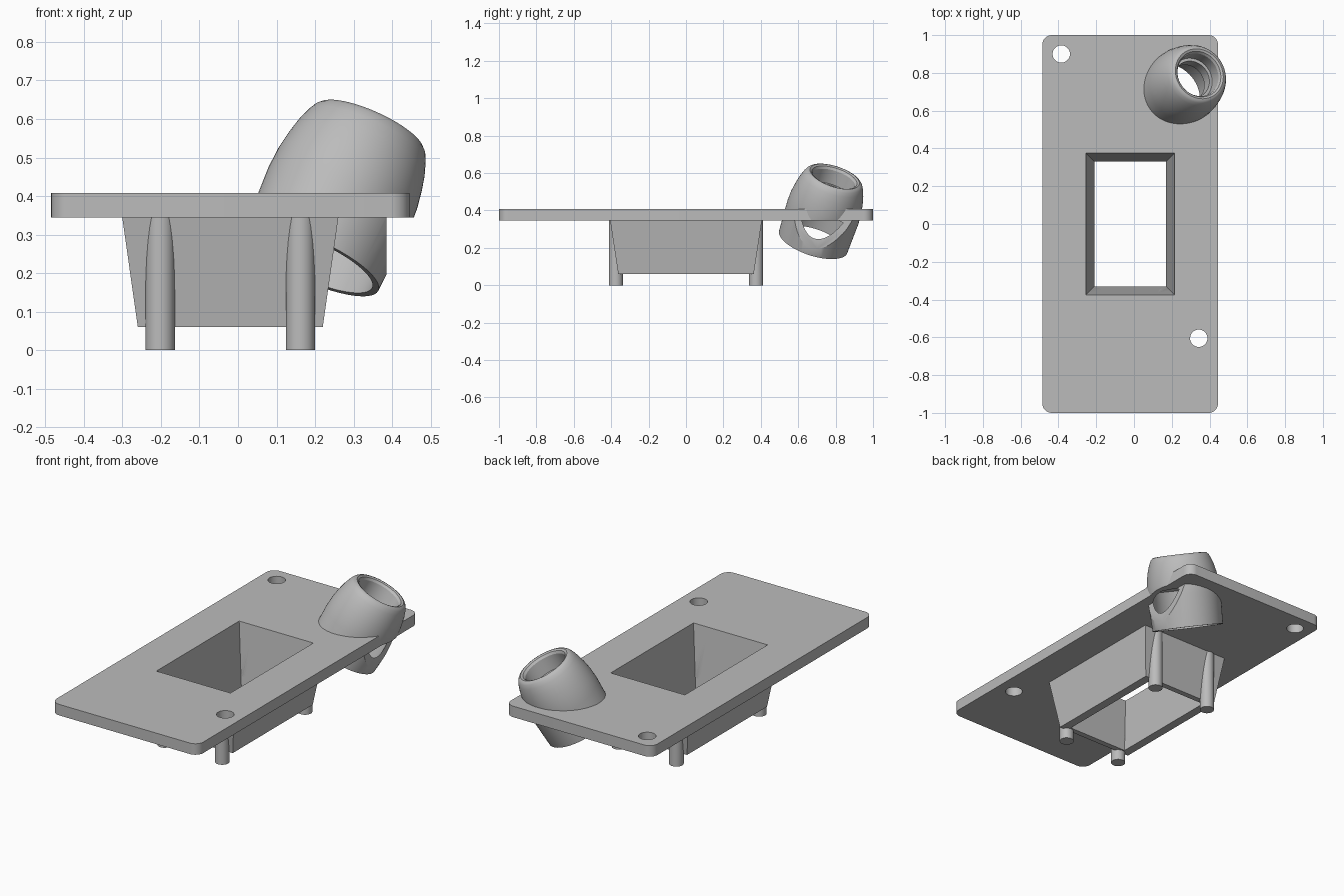
import bpy, bmesh, math
from mathutils import Vector

if "Cube" in bpy.data.objects:
    bpy.data.objects.remove(bpy.data.objects["Cube"])

grey = bpy.data.materials.new("light grey plastic")
grey.use_nodes = True
COLOR = (0.50, 0.50, 0.50, 1)
grey.diffuse_color = COLOR
grey.node_tree.nodes["Principled BSDF"].inputs["Base Color"].default_value = COLOR

PLATE_LOW, PLATE_TOP, FLOOR = 0.345, 0.408, 0.06
CX = -0.02


def finish(name, bm):
    bmesh.ops.recalc_face_normals(bm, faces=bm.faces)
    mesh = bpy.data.meshes.new(name)
    bm.to_mesh(mesh)
    bm.free()
    mesh.materials.append(grey)
    ob = bpy.data.objects.new(name, mesh)
    bpy.context.collection.objects.link(ob)
    return ob


def box(name, lo, hi, radius=0):
    bm = bmesh.new()
    bmesh.ops.create_cube(bm, size=1)
    for v in bm.verts:
        v.co = [l + (c + 0.5) * (h - l) for c, l, h in zip(v.co, lo, hi)]
    if radius:
        upright = [e for e in bm.edges if abs(e.verts[0].co.z - e.verts[1].co.z) > 0.01]
        bmesh.ops.bevel(bm, geom=upright, offset=radius, segments=8,
                        profile=0.5, affect='EDGES')
    return finish(name, bm)


def funnel(name, z0, half0, z1, half1, stretch=0.0):
    """Rectangular frustum; stretch extends it past both ends on the same slope."""
    bm = bmesh.new()
    bmesh.ops.create_cube(bm, size=2)
    for v in bm.verts:
        t = -stretch if v.co.z < 0 else 1 + stretch
        hx, hy = (a + (b - a) * t for a, b in zip(half0, half1))
        v.co = (CX + v.co.x * hx, v.co.y * hy, z0 + (z1 - z0) * t)
    return finish(name, bm)


def cylinder(name, x, y, z0, z1, r):
    bm = bmesh.new()
    bmesh.ops.create_cone(bm, cap_ends=True, segments=32, radius1=r, radius2=r, depth=z1 - z0)
    bmesh.ops.translate(bm, vec=(x, y, (z0 + z1) / 2), verts=bm.verts)
    return finish(name, bm)


def revolve(name, profile, closed):
    """Spin (radius, height) points about z, then tilt onto the socket axis."""
    bm = bmesh.new()
    vs = [bm.verts.new((r, 0, h)) for r, h in profile]
    pairs = list(zip(vs, vs[1:])) + ([(vs[-1], vs[0])] if closed else [])
    es = [bm.edges.new(p) for p in pairs]
    bmesh.ops.spin(bm, geom=vs + es, cent=(0, 0, 0), axis=(0, 0, 1),
                   angle=math.tau, steps=64, use_duplicate=False)
    bmesh.ops.remove_doubles(bm, verts=bm.verts, dist=1e-5)
    ob = finish(name, bm)
    turn = Vector((0, 0, 1)).rotation_difference(AXIS).to_matrix().to_4x4()
    ob.data.transform(turn)
    ob.data.transform(turn.Translation(SOCKET))
    return ob


def cut(ob, *cutters):
    for c in cutters:
        mod = ob.modifiers.new("cut", 'BOOLEAN')
        mod.operation, mod.solver, mod.object = 'DIFFERENCE', 'EXACT', c
    bpy.context.view_layer.update()
    deps = bpy.context.evaluated_depsgraph_get()
    mesh = bpy.data.meshes.new_from_object(ob.evaluated_get(deps))
    ob.modifiers.clear()
    ob.data = mesh


# Tilted socket: axis, outer shell and stepped bore
AXIS = Vector((0.45, 0.33, 1)).normalized()
SOCKET = Vector((0.268, 0.738, PLATE_TOP))
BOTTOM = -0.20
bore = [(0.118, 0.18), (0.116, 0.10), (0.10, 0.10), (0.10, 0.03), (0.172, 0.01), (0.174, BOTTOM)]
shell = [(0.192, BOTTOM), (0.20, -0.02), (0.197, 0.04), (0.189, 0.09), (0.180, 0.13),
         (0.168, 0.165), (0.158, 0.185), (0.148, 0.195), (0.138, 0.198), (0.126, 0.193)]
socket = revolve("tilted_socket", shell + bore, True)
bore_cutter = revolve("bore_cutter", [(0, 0.3), (0.118, 0.3)] + bore + [(0, BOTTOM)], False)
side_cutter = box("side_cutter", (0.385, 0, -0.2), (0.8, 1.5, PLATE_LOW))
cut(socket, side_cutter)

# Hopper with sloping walls, open at both ends
hopper = funnel("hopper", FLOOR, (0.24, 0.362), PLATE_LOW + 0.003, (0.281, 0.406))
well_cutter = funnel("well_cutter", FLOOR, (0.19, 0.33), PLATE_TOP, (0.235, 0.375), 0.1)
cut(hopper, well_cutter)

# Mounting plate with two screw holes
plate = box("mounting_plate", (-0.485, -1, PLATE_LOW), (0.445, 1, PLATE_TOP), 0.05)
holes = [cylinder("screw_hole_cutter", x, y, 0.2, 0.6, 0.046)
         for x, y in ((-0.385, 0.9), (0.343, -0.605))]
cut(plate, well_cutter, bore_cutter, *holes)

# Four round legs at the hopper ends
legs = []
for end, y in (("front", -0.375), ("back", 0.375)):
    for side, x in (("right", -0.202), ("left", 0.162)):
        leg = cylinder(f"{end}_{side}_leg", x, y, 0, PLATE_LOW + 0.003, 0.038)
        cut(leg, well_cutter)
        legs.append(leg)

for c in (bore_cutter, side_cutter, well_cutter, *holes):
    bpy.data.objects.remove(c)

# Smooth round surfaces, keep hard edges
bpy.ops.object.select_all(action='DESELECT')
for ob in (socket, hopper, plate, *legs):
    ob.select_set(True)
bpy.context.view_layer.objects.active = plate
bpy.ops.object.shade_smooth_by_angle(angle=math.radians(30))
